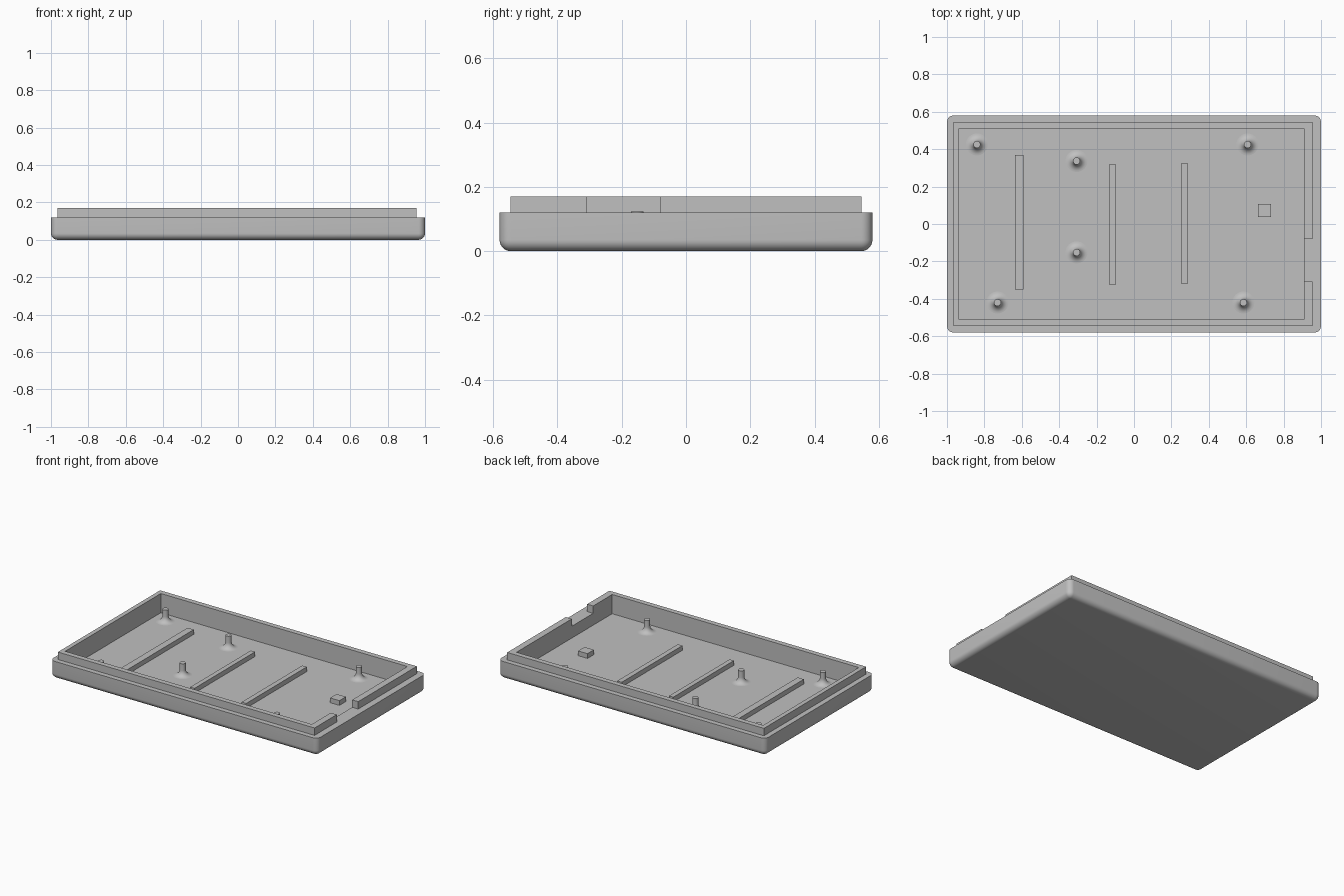
import bpy, bmesh, math

cube = bpy.data.objects.get("Cube")
if cube:
    bpy.data.objects.remove(cube, do_unlink=True)

GREY = (0.53, 0.53, 0.53, 1)
mat = bpy.data.materials.new("matte grey")
mat.use_nodes = True
mat.diffuse_color = GREY
mat.node_tree.nodes["Principled BSDF"].inputs["Base Color"].default_value = GREY

FLOOR, RIM, TOP = 0.04, 0.12, 0.17


def finish(bm, name, smooth=False):
    bmesh.ops.recalc_face_normals(bm, faces=bm.faces)
    mesh = bpy.data.meshes.new(name)
    bm.to_mesh(mesh)
    bm.free()
    mesh.materials.append(mat)
    obj = bpy.data.objects.new(name, mesh)
    bpy.context.collection.objects.link(obj)
    if smooth:
        shade(obj)
    return obj


def select(obj):
    bpy.ops.object.select_all(action='DESELECT')
    obj.select_set(True)
    bpy.context.view_layer.objects.active = obj


def shade(obj):
    select(obj)
    bpy.ops.object.shade_smooth_by_angle(angle=math.radians(35))


def box_mesh(x0, x1, y0, y1, z0, z1):
    bm = bmesh.new()
    bmesh.ops.create_cube(bm, size=1)
    for v in bm.verts:
        v.co = (x1 if v.co.x > 0 else x0,
                y1 if v.co.y > 0 else y0,
                z1 if v.co.z > 0 else z0)
    return bm


def box(name, *bounds):
    return finish(box_mesh(*bounds), name)


# Tray body: rounded corners and underside, flat rim
bm = box_mesh(-1, 1, -0.58, 0.58, 0, RIM)
edges = [e for e in bm.edges if min(v.co.z for v in e.verts) < RIM / 2]
bmesh.ops.bevel(bm, geom=edges, offset=0.035, segments=8, profile=0.5, affect='EDGES')
body = finish(bm, "tray_body")

# Hollow inside of the tray
cutter = box("cavity_cutter", -0.935, 0.91, -0.511, 0.511, FLOOR, 0.3)
cutter.hide_render = True
cut = body.modifiers.new("cavity", 'BOOLEAN')
cut.operation = 'DIFFERENCE'
cut.solver = 'EXACT'
cut.object = cutter
select(body)
bpy.ops.object.modifier_apply(modifier=cut.name)
bpy.data.objects.remove(cutter, do_unlink=True)
shade(body)

# Raised lip: a C-shaped wall with a port opening on one short side
outline = [(0.955, -0.08), (0.955, 0.546), (-0.965, 0.546), (-0.965, -0.546),
           (0.955, -0.546), (0.955, -0.308), (0.91, -0.308), (0.91, -0.511),
           (-0.935, -0.511), (-0.935, 0.511), (0.91, 0.511), (0.91, -0.08)]
bm = bmesh.new()
face = bm.faces.new([bm.verts.new((x, y, RIM)) for x, y in outline])
walls = bmesh.ops.extrude_face_region(bm, geom=[face])
for v in walls["geom"]:
    if isinstance(v, bmesh.types.BMVert):
        v.co.z = TOP
finish(bm, "lip")

# Floor ribs and small block
for i, (x, half_width, y0, y1) in enumerate([(-0.613, 0.023, -0.35, 0.37),
                                             (-0.114, 0.016, -0.325, 0.322),
                                             (0.27, 0.017, -0.322, 0.325)]):
    box(f"floor_rib_{i + 1}", x - half_width, x + half_width, y0, y1, FLOOR - 0.005, 0.072)
box("floor_block", 0.662, 0.732, 0.038, 0.107, FLOOR - 0.005, 0.072)


# Mounting pegs: turned profile with a flared foot
def peg(name, x, y, radius=0.019, flare=0.04, top=0.124, sides=32):
    profile = [(radius + flare * (1 - math.sin(a)), FLOOR + flare * (1 - math.cos(a)))
               for a in (math.pi / 2 * k / 8 for k in range(9))]
    profile += [(radius, top), (0, top)]
    bm = bmesh.new()
    verts = [bm.verts.new((r, 0, z)) for r, z in profile]
    chain = [bm.edges.new(pair) for pair in zip(verts, verts[1:])]
    bmesh.ops.spin(bm, geom=verts + chain, axis=(0, 0, 1), cent=(0, 0, 0),
                   angle=math.tau, steps=sides)
    bmesh.ops.remove_doubles(bm, verts=bm.verts, dist=0.0001)
    obj = finish(bm, name, smooth=True)
    obj.location = (x, y, 0)


for i, (x, y) in enumerate([(-0.84, 0.425), (0.607, 0.425), (-0.73, -0.42),
                            (0.585, -0.42), (-0.307, 0.337), (-0.307, -0.152)]):
    peg(f"mounting_peg_{i + 1}", x, y)
